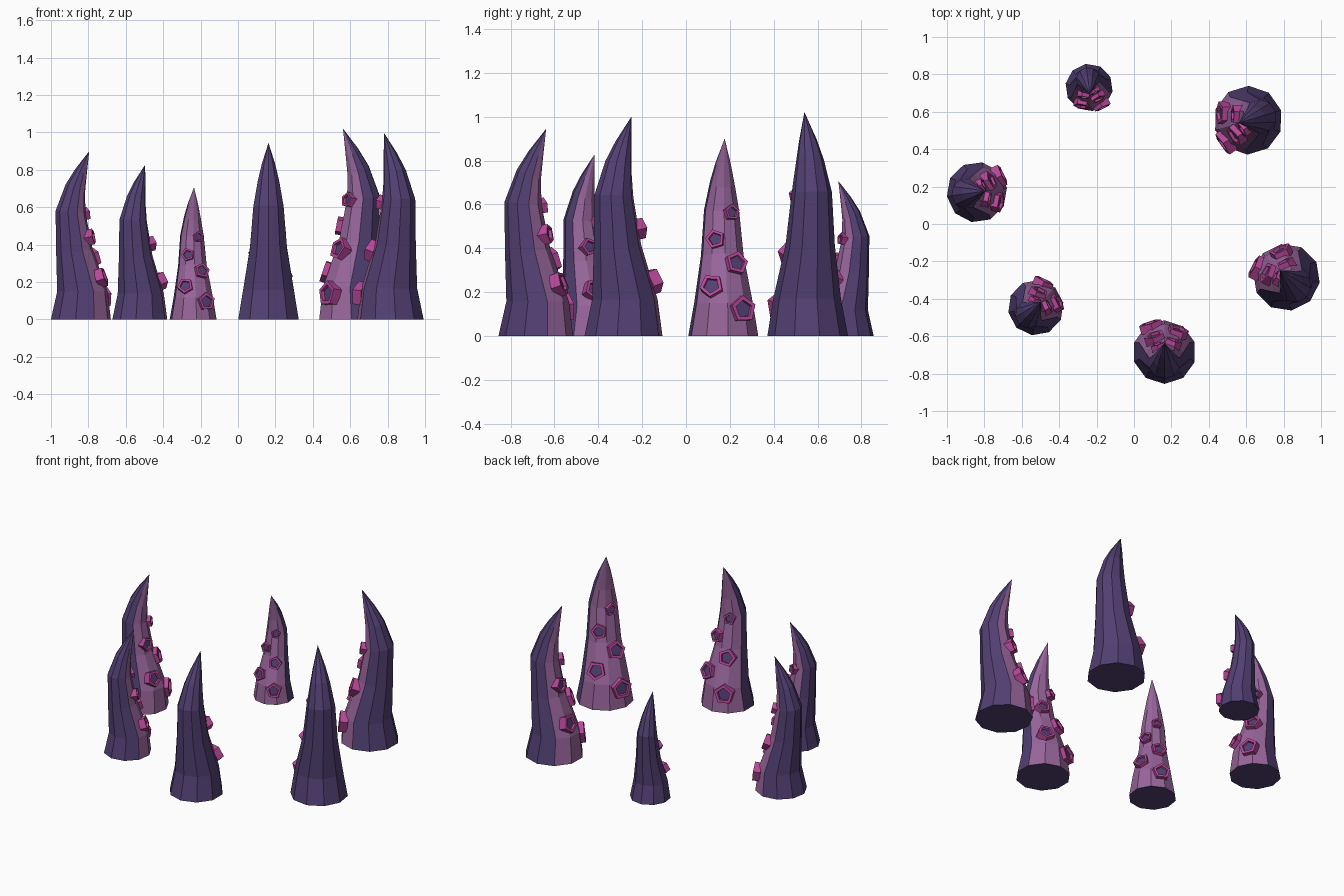
import bpy, bmesh, math
from mathutils import Vector, Matrix

if "Cube" in bpy.data.objects:
    bpy.data.objects.remove(bpy.data.objects["Cube"])

SIDES = 10


def material(name, rgb):
    m = bpy.data.materials.new(name)
    m.diffuse_color = (*rgb, 1)
    m.use_nodes = True
    m.node_tree.nodes["Principled BSDF"].inputs["Base Color"].default_value = m.diffuse_color
    return m


SKIN = material("dark_purple", (0.084, 0.050, 0.168))
BELLY = material("mauve", (0.310, 0.130, 0.325))
RIM = material("magenta", (0.480, 0.062, 0.320))

# Rings of a tentacle leaning along +x: forward offset, height, radius, tilt
RINGS = [
    (0.000, 0.000, 0.162, 0),
    (0.008, 0.150, 0.136, 0),
    (-0.035, 0.365, 0.099, -6),
    (-0.056, 0.575, 0.081, 4),
    (-0.030, 0.700, 0.057, 24),
    (0.000, 0.785, 0.036, 32),
]
TIP = Vector((0.045, 0, 0.90))

# Suckers: height, angle round the belly, radius, spin
SUCKERS = [
    (0.12, 29, 0.062, 20),
    (0.22, -32, 0.055, 50),
    (0.32, 26, 0.055, 5),
    (0.435, -26, 0.045, 35),
    (0.565, 22, 0.037, 15),
]


def ring_point(ring, angle):
    u, z, r, tilt = ring
    t = math.radians(tilt)
    fwd = r * math.cos(angle)
    return Vector((u + fwd * math.cos(t), r * math.sin(angle), z - fwd * math.sin(t)))


def surface(height, angle):
    """Point and outward normal on the belly."""
    for lo, hi in zip(RINGS, RINGS[1:]):
        if lo[1] <= height <= hi[1]:
            break
    f = (height - lo[1]) / (hi[1] - lo[1])
    mid = [a + (b - a) * f for a, b in zip(lo, hi)]
    # snap the normal to the flat facet that holds the point
    step = 2 * math.pi / SIDES
    k = math.floor(angle / step)
    along = ring_point(hi, angle) - ring_point(lo, angle)
    across = ring_point(mid, (k + 1) * step) - ring_point(mid, k * step)
    p0, p1 = ring_point(mid, k * step), ring_point(mid, (k + 1) * step)
    return p0.lerp(p1, angle / step - k), across.cross(along).normalized()


def finish(bm, name, mats, matrix):
    bmesh.ops.recalc_face_normals(bm, faces=bm.faces)
    mesh = bpy.data.meshes.new(name)
    bm.to_mesh(mesh)
    bm.free()
    for m in mats:
        mesh.materials.append(m)
    ob = bpy.data.objects.new(name, mesh)
    ob.matrix_world = matrix
    bpy.context.collection.objects.link(ob)


def tentacle(name, matrix):
    bm = bmesh.new()
    step = 2 * math.pi / SIDES
    loops = [[bm.verts.new(ring_point(r, i * step)) for i in range(SIDES)] for r in RINGS]
    tip = bm.verts.new(TIP)
    bm.faces.new(loops[0][::-1])
    for i in range(SIDES):
        j = (i + 1) % SIDES
        belly = 1 if i in (0, 1, SIDES - 2, SIDES - 1) else 0
        for a, b in zip(loops, loops[1:]):
            bm.faces.new((a[i], a[j], b[j], b[i])).material_index = belly
        bm.faces.new((loops[-1][i], loops[-1][j], tip)).material_index = belly
    finish(bm, name, [SKIN, BELLY], matrix)


def suckers(name, matrix):
    # Five-sided cups with a sunken dark centre
    bm = bmesh.new()
    for height, deg, radius, spin in SUCKERS:
        point, normal = surface(height, math.radians(deg))
        frame = Matrix.Translation(point) @ normal.to_track_quat('Z', 'Y').to_matrix().to_4x4()

        def loop(r, z):
            return [bm.verts.new(frame @ Vector((r * math.cos(a), r * math.sin(a), z)))
                    for a in (math.radians(spin + 72 * k) for k in range(5))]

        levels = [loop(radius, -0.02), loop(radius, 0.026),
                  loop(radius * 0.68, 0.026), loop(radius * 0.64, 0.012)]
        for a, b in zip(levels, levels[1:]):
            for k in range(5):
                n = (k + 1) % 5
                bm.faces.new((a[k], a[n], b[n], b[k]))
        bm.faces.new(levels[0][::-1])
        bm.faces.new(levels[-1]).material_index = 1
    finish(bm, name, [RIM, SKIN], matrix)


# Placement: name, x, y, size, facing angle
PLACES = [
    ("back_left", -0.24, 0.73, 0.785, -82),
    ("back_right", 0.61, 0.555, 1.135, 197),
    ("left", -0.84, 0.17, 1.0, 8),
    ("front_left", -0.525, -0.447, 0.92, 46),
    ("front", 0.163, -0.685, 1.05, 90),
    ("right", 0.815, -0.285, 1.11, 135),
]
for place, x, y, size, facing in PLACES:
    mat = (Matrix.Translation((x, y, 0)) @ Matrix.Rotation(math.radians(facing), 4, 'Z')
           @ Matrix.Scale(size, 4))
    tentacle(place + "_tentacle", mat)
    suckers(place + "_suckers", mat)
